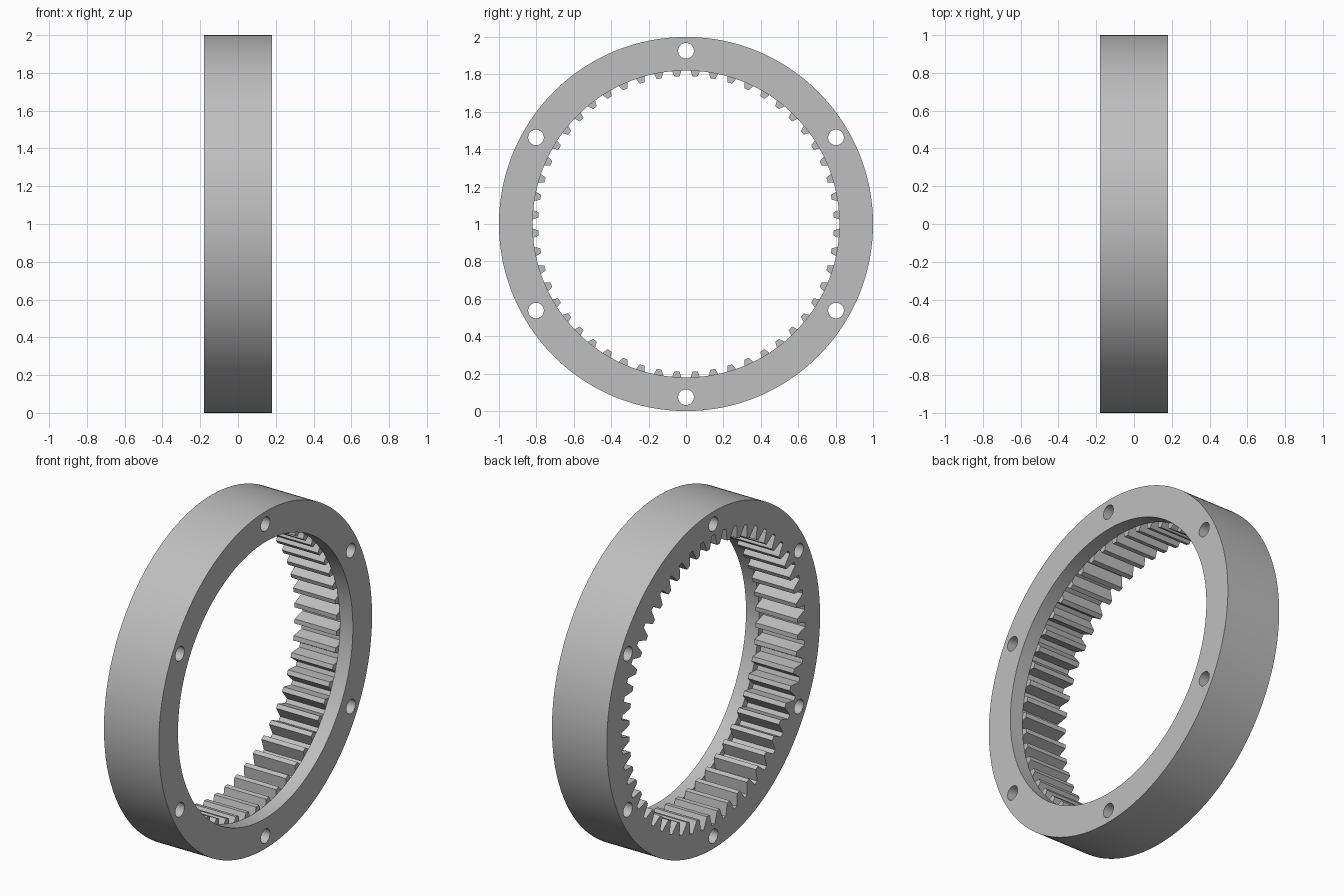
import bpy, bmesh
from math import sin, cos, pi, tan, radians

cube = bpy.data.objects.get("Cube")
if cube:
    bpy.data.objects.remove(cube, do_unlink=True)

HALF_WIDTH, OUTER, BORE = 0.18, 1.0, 0.82
TEETH, TIP, ROOT = 52, 0.79, 0.861
PITCH = 0.8215
TOOTH_STOP = 0.095          # teeth end here, plain lip continues to +x
HOLE_CIRCLE, HOLE_RADIUS = 0.926, 0.042

steel = bpy.data.materials.new("grey steel")
steel.use_nodes = True
GREY = (0.52, 0.52, 0.52, 1)
steel.diffuse_color = GREY
steel.node_tree.nodes["Principled BSDF"].inputs["Base Color"].default_value = GREY


def circle(radius, sides, y=0.0, z=0.0):
    return [(y + radius * cos(2 * pi * i / sides),
             z + radius * sin(2 * pi * i / sides)) for i in range(sides)]


def prism(name, outlines, x0, x1):
    """Extrude closed (y, z) outlines along x, centred at z = 1."""
    bm = bmesh.new()
    for outline in outlines:
        base = bm.faces.new([bm.verts.new((x0, y, z + 1)) for y, z in outline])
        out = bmesh.ops.extrude_face_region(bm, geom=[base])["geom"]
        moved = [v for v in out if isinstance(v, bmesh.types.BMVert)]
        bmesh.ops.translate(bm, verts=moved, vec=(x1 - x0, 0, 0))
    bmesh.ops.recalc_face_normals(bm, faces=bm.faces)
    mesh = bpy.data.meshes.new(name)
    bm.to_mesh(mesh)
    bm.free()
    obj = bpy.data.objects.new(name, mesh)
    bpy.context.collection.objects.link(obj)
    obj.data.materials.append(steel)
    return obj


def tooth_outline():
    """Inner gear outline: each tooth narrows from the root to the tip."""
    step = 2 * pi / TEETH
    thickness = PITCH * step / 2

    def half_angle(r):
        return (thickness / 2 + (r - PITCH) * tan(radians(20))) / r

    radii = [ROOT, PITCH, TIP]
    points = []
    for i in range(TEETH):
        middle = (i + 0.5) * step
        flank = [(r, middle - half_angle(r)) for r in radii]
        flank += [(r, middle + half_angle(r)) for r in reversed(radii)]
        points += [(r * cos(a), r * sin(a)) for r, a in flank]
    return points


# Ring blank and the shapes removed from it
ring = prism("ring_gear", [circle(OUTER, 192)], -HALF_WIDTH, HALF_WIDTH)
bolt_holes = [circle(HOLE_RADIUS, 32, HOLE_CIRCLE * cos(a), HOLE_CIRCLE * sin(a))
              for a in (pi / 6 + k * pi / 3 for k in range(6))]
cutters = [
    prism("tooth_cutter", [tooth_outline()], -0.3, TOOTH_STOP),
    prism("lip_bore_cutter", [circle(BORE, 192)], TOOTH_STOP, 0.3),
    prism("bolt_hole_cutter", bolt_holes, -0.3, 0.3),
]

bpy.ops.object.select_all(action="DESELECT")
ring.select_set(True)
bpy.context.view_layer.objects.active = ring
for cutter in cutters:
    cutter.hide_render = True
    cut = ring.modifiers.new(cutter.name, "BOOLEAN")
    cut.operation, cut.solver, cut.object = "DIFFERENCE", "EXACT", cutter
    bpy.ops.object.modifier_apply(modifier=cut.name)
    bpy.data.objects.remove(cutter, do_unlink=True)

# Smooth round walls, crisp rims and teeth
bpy.ops.object.shade_smooth_by_angle(angle=radians(25))
